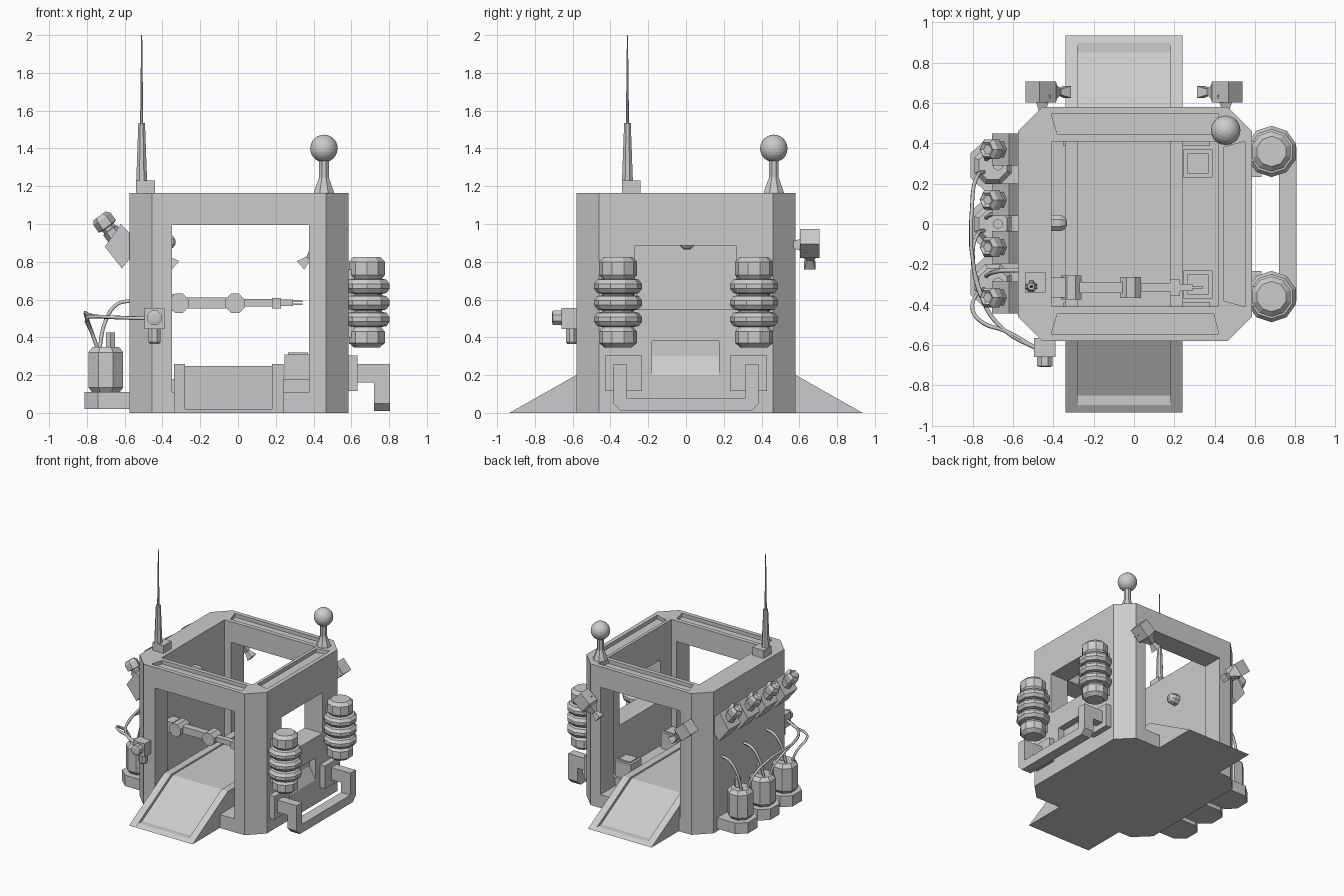
import bpy, bmesh, math
from mathutils import Vector, Matrix

if "Cube" in bpy.data.objects:
    bpy.data.objects.remove(bpy.data.objects["Cube"])

grey = bpy.data.materials.new("plain_grey")
grey.diffuse_color = (0.6, 0.6, 0.6, 1)
grey.use_nodes = True
grey.node_tree.nodes["Principled BSDF"].inputs["Base Color"].default_value = grey.diffuse_color


def finish(name, bm):
    bmesh.ops.recalc_face_normals(bm, faces=bm.faces)
    me = bpy.data.meshes.new(name)
    bm.to_mesh(me)
    bm.free()
    me.materials.append(grey)
    ob = bpy.data.objects.new(name, me)
    bpy.context.collection.objects.link(ob)
    return ob


def prism(name, pts, axis, a, b):
    """Extrude a 2D outline along an axis from a to b."""
    bm = bmesh.new()
    put = {'x': lambda p, t: (t, p[0], p[1]), 'y': lambda p, t: (p[0], t, p[1]),
           'z': lambda p, t: (p[0], p[1], t)}[axis]
    lo = [bm.verts.new(put(p, a)) for p in pts]
    hi = [bm.verts.new(put(p, b)) for p in pts]
    bm.faces.new(lo)
    bm.faces.new(hi)
    n = len(pts)
    for i in range(n):
        j = (i + 1) % n
        bm.faces.new((lo[i], lo[j], hi[j], hi[i]))
    return finish(name, bm)


def box(name, x0, x1, y0, y1, z0, z1):
    return prism(name, [(x0, y0), (x1, y0), (x1, y1), (x0, y1)], 'z', z0, z1)


def lathe(name, prof, sides, loc, direction=(0, 0, 1), turn=0.5):
    """Revolve (radius, height) pairs around a direction."""
    bm = bmesh.new()
    rings = []
    for r, h in prof:
        rings.append([bm.verts.new((r * math.cos((i + turn) * math.tau / sides),
                                    r * math.sin((i + turn) * math.tau / sides), h))
                      for i in range(sides)])
    for p, q in zip(rings, rings[1:]):
        for i in range(sides):
            j = (i + 1) % sides
            bm.faces.new((p[i], p[j], q[j], q[i]))
    bm.faces.new(rings[0])
    bm.faces.new(rings[-1])
    rot = Vector(direction).to_track_quat('Z', 'Y').to_matrix().to_4x4()
    bm.transform(Matrix.Translation(loc) @ rot)
    return finish(name, bm)


def cable(name, pts, r=0.011):
    """Smooth hose through a few points."""
    cu = bpy.data.curves.new(name, 'CURVE')
    cu.dimensions = '3D'
    cu.bevel_depth = r
    cu.bevel_resolution = 1
    cu.resolution_u = 4
    sp = cu.splines.new('BEZIER')
    sp.bezier_points.add(len(pts) - 1)
    for bp, p in zip(sp.bezier_points, pts):
        bp.co = p
        bp.handle_left_type = bp.handle_right_type = 'AUTO'
    tmp = bpy.data.objects.new(name + "_curve", cu)
    bpy.context.collection.objects.link(tmp)
    bpy.context.view_layer.update()
    me = bpy.data.meshes.new_from_object(tmp.evaluated_get(bpy.context.evaluated_depsgraph_get()))
    bpy.data.objects.remove(tmp)
    me.materials.clear()
    me.materials.append(grey)
    bpy.context.collection.objects.link(bpy.data.objects.new(name, me))


# Chamfered shell with openings
shell = prism("shell", [(-0.455, -0.58), (0.465, -0.58), (0.585, -0.46), (0.585, 0.46),
                        (0.465, 0.58), (-0.455, 0.58), (-0.575, 0.46), (-0.575, -0.46)], 'z', 0, 1.165)
cutters = [
    box("cut_inside", -0.41, 0.42, -0.41, 0.41, 0.18, 1.3),
    box("cut_front", -0.35, 0.375, -0.7, -0.39, 0.11, 0.995),
    box("cut_back", -0.35, 0.375, 0.39, 0.7, 0.11, 0.995),
    box("cut_window", 0.4, 0.7, -0.27, 0.265, 0.55, 0.885),
    prism("cut_recess", [(0.53, 0.30), (0.53, 0.38), (0.7, 0.38), (0.7, 0.2), (0.585, 0.2)],
          'y', -0.18, 0.175),
    prism("cut_groove_right", [(0.445, -0.38), (0.55, -0.41), (0.55, 0.41), (0.445, 0.38)], 'z', 1.135, 1.3)]
for s, n in ((-1, "front"), (1, "back")):
    cutters.append(prism("cut_groove_" + n, [(-0.38, s * 0.445), (0.395, s * 0.445),
                                             (0.42, s * 0.545), (-0.41, s * 0.545)], 'z', 1.135, 1.3))
for c in cutters:
    c.hide_render = True
    m = shell.modifiers.new(c.name, 'BOOLEAN')
    m.operation = 'DIFFERENCE'
    m.solver = 'EXACT'
    m.object = c
bpy.context.view_layer.update()
done = bpy.data.meshes.new_from_object(shell.evaluated_get(bpy.context.evaluated_depsgraph_get()))
shell.modifiers.clear()
shell.data = done
for c in cutters:
    bpy.data.objects.remove(c)

# Drive-through ramp: side rails and sunken track
rail = [(-0.935, 0), (-0.475, 0.26), (0.475, 0.26), (0.935, 0)]
prism("ramp_rail_left", rail, 'x', -0.34, -0.28)
prism("ramp_rail_right", rail, 'x', 0.18, 0.24)
half = [(-0.935, 0), (-0.897, 0.02), (-0.85, 0.02), (-0.45, 0.247)]
prism("ramp_track", half + [(-y, z) for y, z in reversed(half)], 'x', -0.28, 0.18)

# Floor boxes with raised lids
for s in (-1, 1):
    y = s * 0.3
    box("floor_box", 0.245, 0.39, y - 0.07, y + 0.07, 0.18, 0.31)
    box("floor_box_lid", 0.265, 0.37, y - 0.05, y + 0.05, 0.31, 0.32)

# Coils and bumper on the right side
coil = [(0.07, 0.345), (0.1, 0.37), (0.1, 0.43), (0.08, 0.455)]
for z in (0.495, 0.583, 0.67):
    coil += [(0.085, z - 0.04), (0.11, z - 0.035), (0.127, z - 0.012), (0.127, z + 0.012),
             (0.11, z + 0.035), (0.085, z + 0.04)]
coil += [(0.1, 0.73), (0.1, 0.8), (0.075, 0.825)]
for s in (-1, 1):
    lathe("coil", coil, 10, (0.682, s * 0.36, 0))
    box("coil_mount", 0.57, 0.64, s * 0.36 - 0.05, s * 0.36 + 0.05, 0.4, 0.76)
    box("bumper_mount", 0.57, 0.632, s * 0.33 - 0.098, s * 0.33 + 0.098, 0.115, 0.305)
    box("bumper_arm", 0.62, 0.80, s * 0.35 - 0.035, s * 0.35 + 0.035, 0.16, 0.26)
prism("bumper_bar", [(-0.385, 0.26), (-0.385, 0.05), (-0.345, 0.01), (0.345, 0.01), (0.385, 0.05),
                     (0.385, 0.26), (0.315, 0.26), (0.315, 0.08), (-0.315, 0.08), (-0.315, 0.26)],
      'x', 0.72, 0.805)

# Whip antenna and ball antenna
box("antenna_base", -0.54, -0.44, -0.34, -0.24, 1.15, 1.23)
lathe("antenna", [(0.031, 1.23), (0.019, 1.535), (0.009, 1.535), (0.003, 2.0)], 8, (-0.51, -0.31, 0))
lathe("ball_stem", [(0.057, 1.16), (0.057, 1.17), (0.028, 1.245), (0.028, 1.35)], 8, (0.455, 0.465, 0))
bm = bmesh.new()
bmesh.ops.create_icosphere(bm, subdivisions=3, radius=0.073,
                           matrix=Matrix.Translation((0.455, 0.465, 1.4)))
finish("ball", bm)

# Rear spotlights, aimed down and inward
for s in (-1, 1):
    d = (-s * 0.75, 0, -0.66)
    c = Vector((s * 0.455, 0.655, 0.89))
    lathe("spot_body", [(0.074, -0.065), (0.074, 0.045), (0.05, 0.065), (0.02, 0.11), (0.042, 0.165)],
          4, c, d)
    lathe("spot_bracket", [(0.015, 0), (0.06, 0.1)], 4, (s * 0.455, 0.54, 0.89), (0, 1, 0))

# Floodlights along the left wall
for y in (0.37, 0.12, -0.115, -0.365):
    prism("flood_bracket", [(-0.57, 0.82), (-0.615, 0.765), (-0.705, 0.88), (-0.62, 1.0), (-0.57, 0.95)],
          'y', y - 0.08, y + 0.08)
    lathe("flood_head", [(0.045, 0), (0.045, 0.045), (0.036, 0.05), (0.036, 0.065), (0.056, 0.07),
                         (0.056, 0.12), (0.04, 0.14), (0.025, 0.13)], 6,
          (-0.65, y, 0.93), (-0.58, 0, 0.8))

# Tanks, bases and hoses on the left wall
for y in (0.29, 0, -0.29):
    prism("tank_base", [(-0.56, y - 0.125), (-0.74, y - 0.125), (-0.812, y - 0.06), (-0.812, y + 0.06),
                        (-0.74, y + 0.125), (-0.56, y + 0.125)], 'z', 0.02, 0.11)
    lathe("tank", [(0.075, 0.105), (0.1, 0.135), (0.1, 0.32), (0.075, 0.35)], 8, (-0.7, y, 0))
    lathe("tank_valve", [(0.026, 0.34), (0.026, 0.425)], 6, (-0.675, y, 0))
    cable("wall_hose", [(-0.56, y + 0.06, 0.595), (-0.64, y + 0.06, 0.575), (-0.7, y + 0.05, 0.49),
                        (-0.735, y + 0.03, 0.33)])
    cable("sensor_hose", [(-0.74, y - 0.03, 0.33), (-0.775, y - 0.05, 0.43), (-0.8, y - 0.14, 0.5),
                          (-0.75, min(y - 0.2, -0.38), 0.51), (-0.64, -0.53, 0.505),
                          (-0.48, -0.62, 0.5)], 0.01)

# Front sensor
box("sensor_box", -0.495, -0.39, -0.66, -0.565, 0.445, 0.555)
lathe("sensor_eye", [(0.042, 0), (0.042, 0.05), (0.022, 0.055)], 8, (-0.442, -0.655, 0.503), (0, -1, 0))
lathe("sensor_plug", [(0.025, 0.365), (0.034, 0.375), (0.034, 0.45)], 8, (-0.442, -0.605, 0))

# Wall camera dome inside
lathe("camera_dome", [(0.044, -0.01), (0.044, 0.045), (0.034, 0.065), (0.015, 0.078)], 8,
      (-0.41, 0.005, 0.905), (1, 0, 0))

# Robot arm inside, behind the front opening
y = -0.315
box("arm_root", -0.42, -0.34, y - 0.05, y + 0.05, 0.54, 0.63)
lathe("arm_shoulder", [(0.055, -0.06), (0.055, 0.06)], 8, (-0.312, y, 0.58), (0, 1, 0))
box("arm_link_upper", -0.28, -0.04, y - 0.028, y + 0.028, 0.552, 0.61)
lathe("arm_elbow", [(0.055, -0.052), (0.055, 0.052)], 8, (-0.015, y, 0.58), (0, 1, 0))
box("arm_link_lower", 0.02, 0.19, y - 0.022, y + 0.022, 0.562, 0.602)
box("arm_wrist", 0.18, 0.228, y - 0.04, y + 0.04, 0.553, 0.607)
box("arm_hand", 0.22, 0.29, y - 0.018, y + 0.018, 0.565, 0.6)
for z in (0.572, 0.587):
    box("arm_finger", 0.28, 0.342, y - 0.005, y + 0.005, z, z + 0.008)
